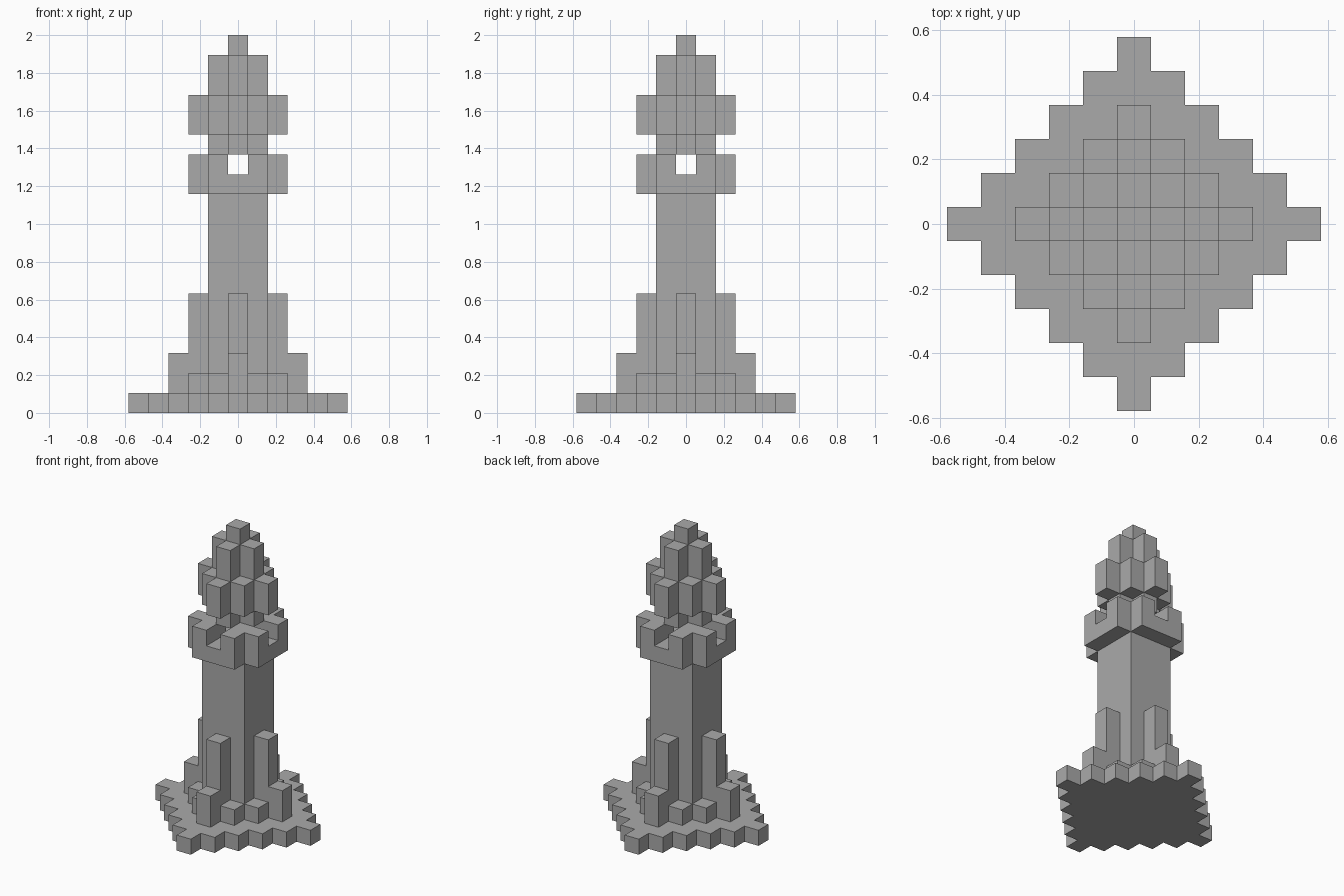
import bpy, bmesh

if "Cube" in bpy.data.objects:
    bpy.data.objects.remove(bpy.data.objects["Cube"], do_unlink=True)

U = 2 / 19  # one block; the tower is 19 blocks tall

stone = bpy.data.materials.new("grey stone")
stone.use_nodes = True
GREY = (0.4, 0.4, 0.4, 1)
stone.diffuse_color = GREY
stone.node_tree.nodes["Principled BSDF"].inputs["Base Color"].default_value = GREY


def layer(name, bottom, top, rule):
    """Extrude the plan of all blocks (i, j) that satisfy the rule, as one solid."""
    bm = bmesh.new()
    span = range(-5, 6)
    for i, j in ((i, j) for i in span for j in span if rule(abs(i), abs(j))):
        corners = [(-.5, -.5), (.5, -.5), (.5, .5), (-.5, .5)]
        bm.faces.new([bm.verts.new(((i + a) * U, (j + b) * U, bottom * U)) for a, b in corners])
    bmesh.ops.remove_doubles(bm, verts=bm.verts, dist=U / 100)
    bmesh.ops.dissolve_limit(bm, angle_limit=0.01, verts=bm.verts, edges=bm.edges)
    new = bmesh.ops.extrude_face_region(bm, geom=bm.faces[:], use_keep_orig=True)["geom"]
    raised = [v for v in new if isinstance(v, bmesh.types.BMVert)]
    bmesh.ops.translate(bm, verts=raised, vec=(0, 0, (top - bottom) * U))
    bmesh.ops.recalc_face_normals(bm, faces=bm.faces)
    mesh = bpy.data.meshes.new(name)
    bm.to_mesh(mesh)
    bm.free()
    mesh.materials.append(stone)
    obj = bpy.data.objects.new(name, mesh)
    bpy.context.collection.objects.link(obj)


def diamond(radius):
    return lambda i, j: i + j <= radius


def on_axis(distance):
    return lambda i, j: i + j == distance and i * j == 0


# Stepped base and the square shaft
layer("base", 0, 1, diamond(5))
layer("shaft", 1, 11, lambda i, j: max(i, j) <= 1)

# Buttresses around the foot of the shaft
layer("foot_blocks", 1, 2, lambda i, j: i + j == 3 and i * j > 0)
layer("tall_buttresses", 1, 6, on_axis(2))
layer("short_buttresses", 1, 3, on_axis(3))

# Gallery floor and battlements, split by openings on both axes
layer("gallery_floor", 11, 12, lambda i, j: max(i, j) <= 2 and i + j < 4)
layer("battlements", 12, 13, lambda i, j: max(i, j) <= 2 and i + j < 4 and i * j > 0)

# Stepped spire
layer("spire_neck", 13, 14, diamond(1))
layer("spire_bulge", 14, 16, diamond(2))
layer("spire_upper", 16, 18, diamond(1))
layer("spire_tip", 18, 19, diamond(0))
